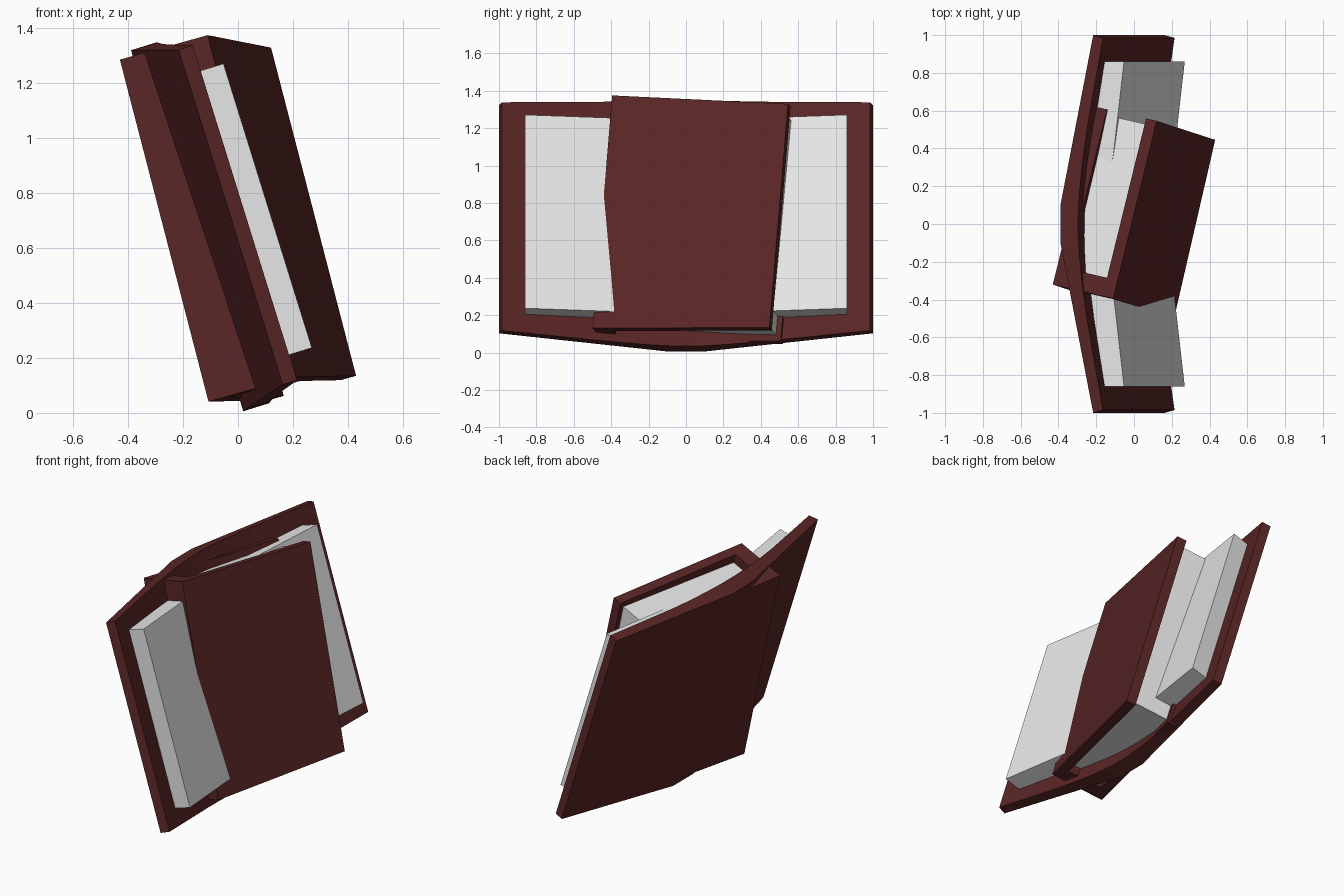
import bpy, bmesh
from mathutils import Vector

if "Cube" in bpy.data.objects:
    bpy.data.objects.remove(bpy.data.objects["Cube"])


def material(name, rgb):
    m = bpy.data.materials.new(name)
    m.diffuse_color = (*rgb, 1.0)
    m.use_nodes = True
    m.node_tree.nodes["Principled BSDF"].inputs["Base Color"].default_value = m.diffuse_color
    return m


LEATHER = material("dark_red_leather", (0.10, 0.0185, 0.0185))
PAPER = material("pale_paper", (0.80, 0.80, 0.80))


def slab(name, pairs, frame, half, mat):
    """Band of (outer, inner) profile points, extruded both ways along the
    frame's up axis; half(a) gives the half height at profile position a."""
    origin, a_axis, b_axis, up = frame
    bm = bmesh.new()
    rows = []
    for outer, inner in pairs:
        row = []
        for (a, b) in (outer, inner):
            p = origin + a_axis * a + b_axis * b
            h = half(a)
            row += [bm.verts.new(p - up * h), bm.verts.new(p + up * h)]
        rows.append((row[0], row[1], row[3], row[2]))
    for r, s in zip(rows, rows[1:]):
        for i in range(4):
            j = (i + 1) % 4
            bm.faces.new((r[i], r[j], s[j], s[i]))
    bm.faces.new(rows[0])
    bm.faces.new(rows[-1])
    bmesh.ops.recalc_face_normals(bm, faces=bm.faces)
    mesh = bpy.data.meshes.new(name)
    bm.to_mesh(mesh)
    bm.free()
    mesh.materials.append(mat)
    bpy.context.collection.objects.link(bpy.data.objects.new(name, mesh))


def mirrored(half_pairs):
    """Mirror profile pairs across a = 0 (listed from the centre outwards)."""
    left = [tuple((-a, b) for a, b in pair) for pair in reversed(half_pairs)
            if pair[0][0] > 0]
    return left + half_pairs


# Open book, leaning back
up = Vector((-0.297, 0, 0.955)).normalized()
n = Vector((up.z, 0, -up.x))
open_frame = (up * 0.688, Vector((0, 1, 0)), n, up)

cover = mirrored([((0.05, 0.02), (0.06, 0.118)),
                  ((0.10, 0.02), (0.17, 0.124)),
                  ((0.30, 0.057), (0.32, 0.137)),
                  ((0.50, 0.094), (0.50, 0.160)),
                  ((1.0, 0.186), (0.985, 0.240))])
slab("open_book_cover", cover, open_frame,
     lambda a: 0.688 - 0.05 * max(0, abs(a) - 0.1) / 0.9, LEATHER)

pages = mirrored([((0.0, 0.11), (0.0, 0.17)),
                  ((0.15, 0.115), (0.15, 0.235)),
                  ((0.40, 0.135), (0.40, 0.272)),
                  ((0.86, 0.215), (0.86, 0.327))])
slab("open_book_pages", pages, open_frame, lambda a: 0.5415, PAPER)

# Closed book, resting across the open one
w = Vector((0.231, 0.972, -0.021)).normalized()
up2 = Vector((-0.25, 0.081, 0.965)).normalized()
n2 = w.cross(up2).normalized()
closed_frame = (Vector((0.051, -0.447, 0.7525)), w, n2, up2)

slab("closed_book_cover",
     [((0.969, 0), (0.969, -0.06)),
      ((0, 0), (0.10, -0.06)),
      ((0, -0.34), (0.10, -0.28)),
      ((0.969, -0.34), (0.969, -0.28))],
     closed_frame, lambda a: 0.645 - 0.026 * a / 0.969, LEATHER)

slab("closed_book_pages",
     [((0.09, -0.285), (0.09, -0.055)), ((0.94, -0.285), (0.94, -0.055))],
     closed_frame, lambda a: 0.585, PAPER)
